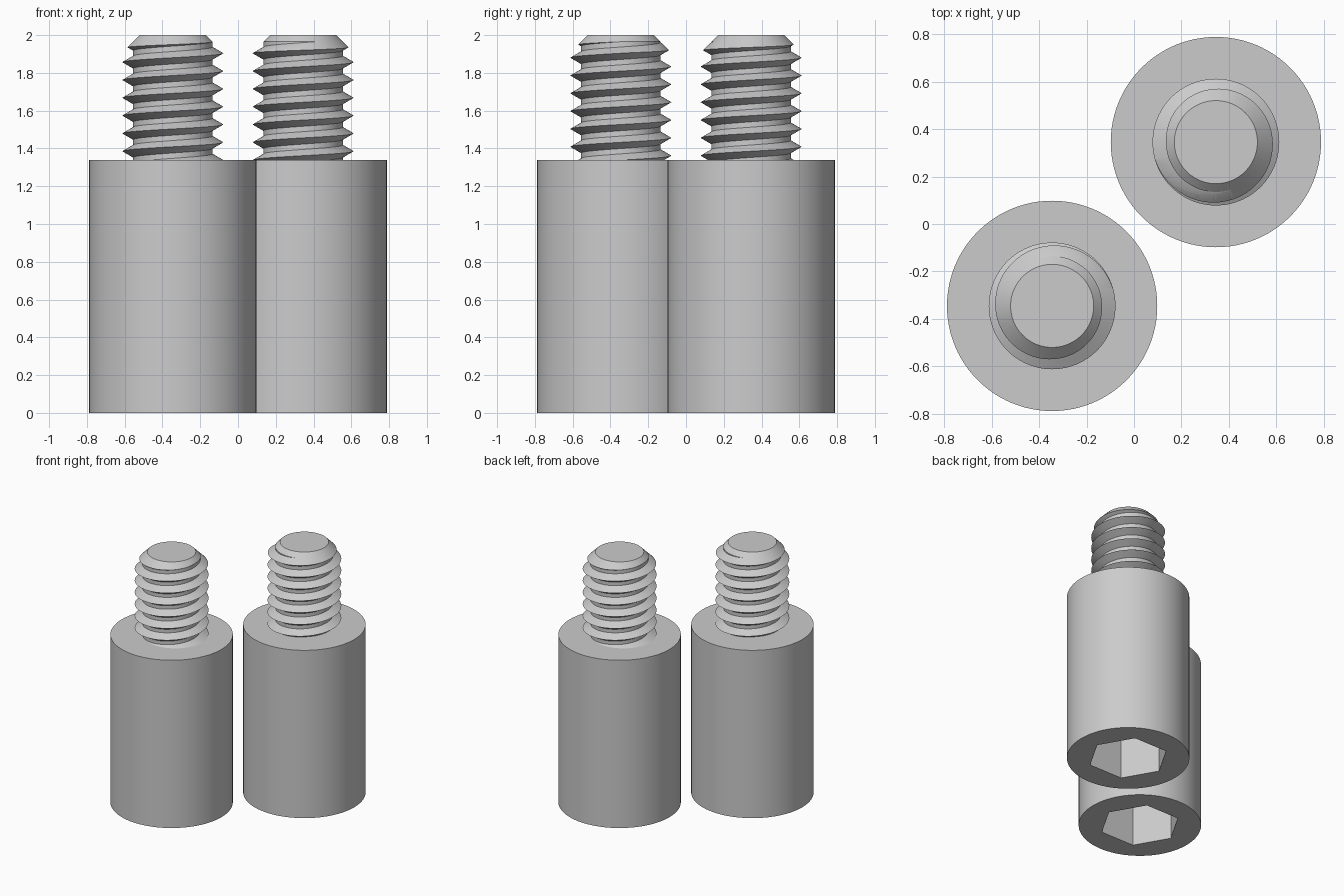
import bpy, bmesh
from math import cos, sin, pi, radians

cube = bpy.data.objects.get("Cube")
if cube:
    bpy.data.objects.remove(cube)

OFFSET = 0.345                      # bolt axis distance from the centre in x and y
BODY_R, BODY_TOP, TOP = 0.443, 1.34, 2.0
CREST_R, ROOT_R, TIP_R = 0.267, 0.21, 0.175
PITCH, HALF_V = 0.0943, 0.033       # thread pitch, half width of one ridge
SOCKET_R, SOCKET_DEPTH = 0.292, 0.67
SEGS = 96

steel = bpy.data.materials.new("grey steel")
steel.use_nodes = True
GREY = (0.6, 0.6, 0.6, 1)
steel.diffuse_color = GREY
steel.node_tree.nodes["Principled BSDF"].inputs["Base Color"].default_value = GREY


def make_object(name, bm):
    bmesh.ops.recalc_face_normals(bm, faces=bm.faces)
    mesh = bpy.data.meshes.new(name)
    bm.to_mesh(mesh)
    bm.free()
    mesh.materials.append(steel)
    obj = bpy.data.objects.new(name, mesh)
    bpy.context.collection.objects.link(obj)
    return obj


def lathe(name, profile, sides):
    """Closed solid from (radius, z) rings, capped at both ends."""
    bm = bmesh.new()
    rings = [[bm.verts.new((r * cos(2 * pi * i / sides), r * sin(2 * pi * i / sides), z))
              for i in range(sides)] for r, z in profile]
    for low, high in zip(rings, rings[1:]):
        for i in range(sides):
            j = (i + 1) % sides
            bm.faces.new((low[i], low[j], high[j], high[i]))
    bm.faces.new(rings[0])
    bm.faces.new(rings[-1])
    return make_object(name, bm)


def helical_rod(name, z_low, z_high, phase_z):
    """Right-handed threaded rod, trimmed flat at both ends."""
    bm = bmesh.new()
    section = [(ROOT_R, -HALF_V), (CREST_R, 0), (ROOT_R, HALF_V)]
    turns = int((z_high - z_low) / PITCH) + 4
    start = phase_z - PITCH * (int((phase_z - z_low) / PITCH) + 2)
    columns = []
    for i in range(SEGS + 1):
        a = 2 * pi * i / SEGS
        columns.append([bm.verts.new((r * cos(a), r * sin(a),
                                      start + PITCH * (k + i / SEGS) + dz))
                        for k in range(turns) for r, dz in section])
    for left, right in zip(columns, columns[1:]):
        for j in range(len(left) - 1):
            bm.faces.new((left[j], right[j], right[j + 1], left[j + 1]))
    bmesh.ops.remove_doubles(bm, verts=bm.verts, dist=1e-5)
    for z, direction in ((z_low, -1), (z_high, 1)):
        cut = bmesh.ops.bisect_plane(bm, geom=bm.verts[:] + bm.edges[:] + bm.faces[:],
                                     plane_co=(0, 0, z), plane_no=(0, 0, direction),
                                     clear_outer=True)
        rim = [e for e in cut["geom_cut"] if isinstance(e, bmesh.types.BMEdge)]
        bmesh.ops.edgeloop_fill(bm, edges=rim)
    return make_object(name, bm)


def apply_boolean(obj, tool, operation):
    tool.hide_render = True
    mod = obj.modifiers.new("cut", 'BOOLEAN')
    mod.operation, mod.solver, mod.object = operation, 'EXACT', tool
    activate(obj)
    bpy.ops.object.modifier_apply(modifier=mod.name)
    bpy.data.objects.remove(tool)


def activate(obj):
    bpy.ops.object.select_all(action='DESELECT')
    obj.select_set(True)
    bpy.context.view_layer.objects.active = obj


# Cylindrical body with a hexagonal socket underneath
body = lathe("front_body", [(BODY_R, 0), (BODY_R, BODY_TOP)], SEGS)
socket = lathe("socket_cutter", [(SOCKET_R, -0.1), (SOCKET_R, SOCKET_DEPTH)], 6)
apply_boolean(body, socket, 'DIFFERENCE')

# Threaded stud, its tip trimmed by a 45 degree chamfer
thread = helical_rod("front_thread", BODY_TOP - 0.02, TOP + 0.05, 1.904)
wide = 0.32
envelope = lathe("chamfer_envelope", [(wide, BODY_TOP - 0.1),
                                      (wide, TOP - (wide - TIP_R)), (TIP_R, TOP)], SEGS)
apply_boolean(thread, envelope, 'INTERSECT')

# Place the pair; the second bolt is the first turned half round
for part in (body, thread):
    activate(part)
    bpy.ops.object.shade_smooth_by_angle(angle=radians(25))
    part.location = (-OFFSET, -OFFSET, 0)
    twin = part.copy()
    twin.name = part.name.replace("front", "back")
    twin.location = (OFFSET, OFFSET, 0)
    twin.rotation_euler.z = pi
    bpy.context.collection.objects.link(twin)
